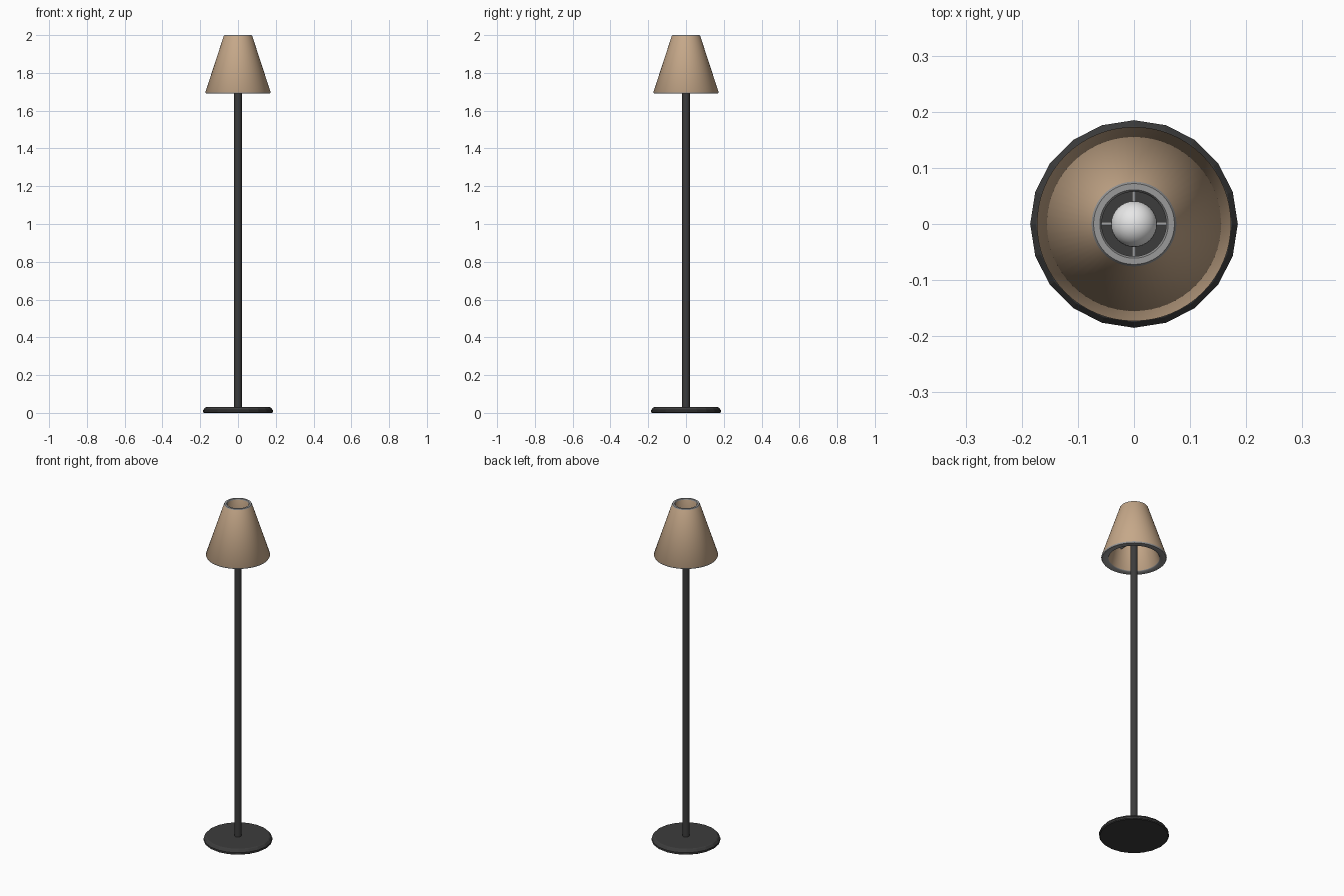
import bpy, bmesh, math
from mathutils import Matrix

cube = bpy.data.objects.get("Cube")
if cube:
    bpy.data.objects.remove(cube)


def material(name, color):
    m = bpy.data.materials.new(name)
    m.use_nodes = True
    m.diffuse_color = (*color, 1)
    m.node_tree.nodes["Principled BSDF"].inputs["Base Color"].default_value = (*color, 1)
    return m


dark = material("dark metal", (0.045, 0.045, 0.045))
grey = material("grey trim", (0.32, 0.32, 0.32))
tan = material("tan fabric", (0.56, 0.39, 0.25))
white = material("bulb white", (0.8, 0.8, 0.8))


def finish(name, bm, mats, smooth_angle=None):
    bmesh.ops.recalc_face_normals(bm, faces=bm.faces)
    mesh = bpy.data.meshes.new(name)
    bm.to_mesh(mesh)
    bm.free()
    for m in mats:
        mesh.materials.append(m)
    ob = bpy.data.objects.new(name, mesh)
    bpy.context.collection.objects.link(ob)
    if smooth_angle:
        bpy.ops.object.select_all(action="DESELECT")
        ob.select_set(True)
        bpy.context.view_layer.objects.active = ob
        bpy.ops.object.shade_smooth_by_angle(angle=math.radians(smooth_angle))
    return ob


def lathe(profile, sides, closed=False):
    """Spin (radius, z) points about z; open profiles get flat caps."""
    bm = bmesh.new()
    rings = [[bm.verts.new((r * math.cos(a), r * math.sin(a), z))
              for a in (math.tau * i / sides for i in range(sides))]
             for r, z in profile]
    pairs = list(zip(rings, rings[1:]))
    if closed:
        pairs.append((rings[-1], rings[0]))
    else:
        bm.faces.new(rings[0])
        bm.faces.new(rings[-1])
    for low, high in pairs:
        for i in range(sides):
            j = (i + 1) % sides
            bm.faces.new((low[i], low[j], high[j], high[i]))
    return bm


# Faceted foot and pole
finish("base", lathe([(0.18, 0), (0.185, 0.004), (0.185, 0.014), (0.175, 0.027), (0.168, 0.03)], 20), [dark])
finish("pole", lathe([(0.02, 0.03), (0.02, 1.81)], 12), [dark], 35)

# Hollow shade with grey rims at both ends
bm = lathe([(0.134, 1.694), (0.138, 1.69), (0.169, 1.69), (0.173, 1.697),
            (0.0755, 1.995), (0.072, 2.0), (0.061, 2.0), (0.0575, 1.995)], 64, closed=True)
for f in bm.faces:
    z = f.calc_center_median().z
    f.material_index = 0 if 1.72 < z < 1.98 else 1
finish("shade", bm, [tan, grey], 50)

# Round bulb on top of the pole
bm = bmesh.new()
bmesh.ops.create_uvsphere(bm, u_segments=32, v_segments=16, radius=0.041,
                          matrix=Matrix.Translation((0, 0, 1.85)))
finish("bulb", bm, [white], 60)

# Four spokes holding the shade
bm = bmesh.new()
for k in range(4):
    turn = Matrix.Rotation(k * math.pi / 2, 4, "Z")
    lay = Matrix.Translation((0.055, 0, 1.8)) @ Matrix.Rotation(math.pi / 2, 4, "Y")
    bmesh.ops.create_cone(bm, cap_ends=True, segments=8, radius1=0.004, radius2=0.004,
                          depth=0.11, matrix=turn @ lay)
finish("shade_spokes", bm, [grey], 50)
